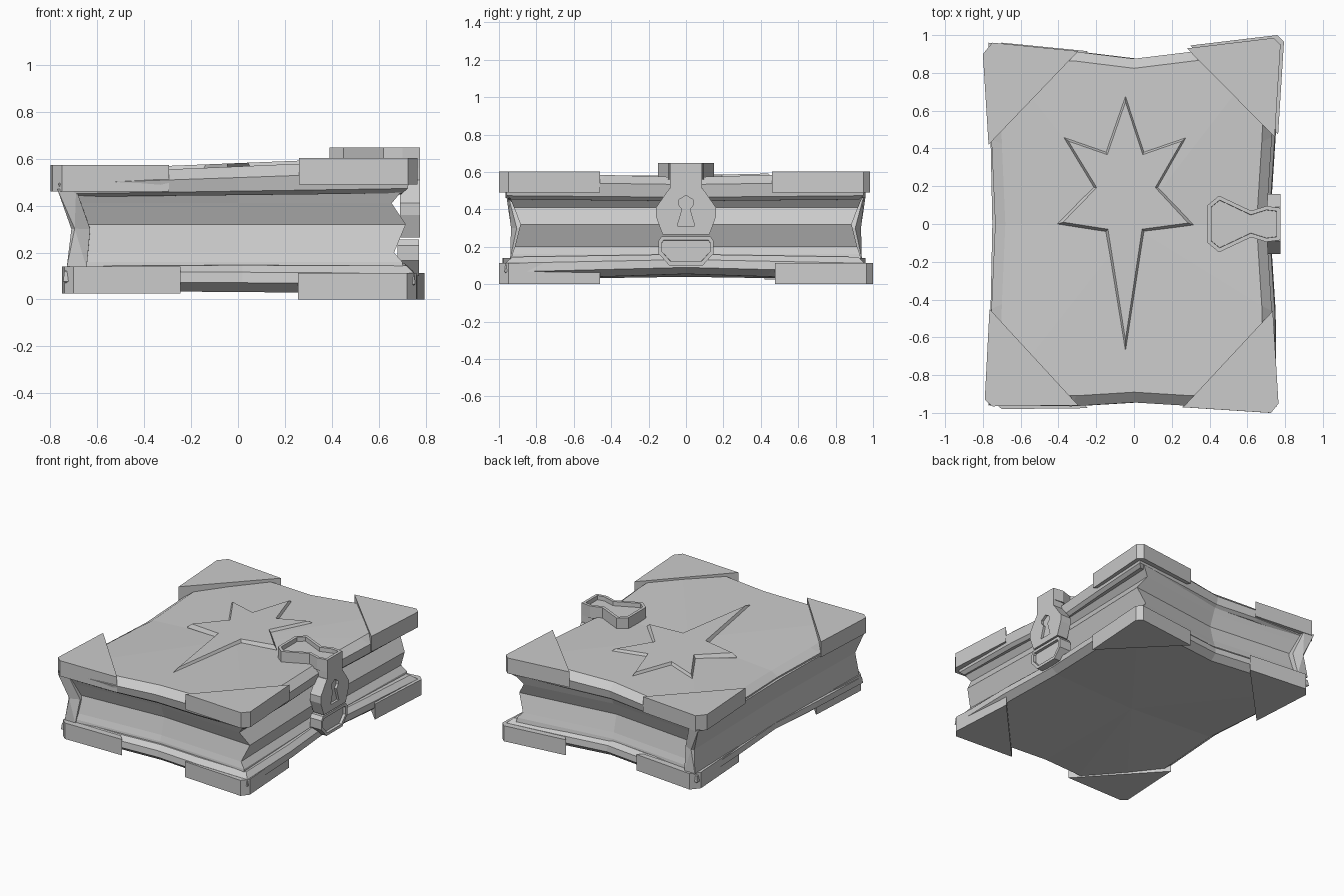
import bpy, bmesh
from mathutils import Vector

if "Cube" in bpy.data.objects:
    bpy.data.objects.remove(bpy.data.objects["Cube"])


def finish(bm, name):
    bmesh.ops.recalc_face_normals(bm, faces=bm.faces)
    me = bpy.data.meshes.new(name)
    bm.to_mesh(me)
    bm.free()
    ob = bpy.data.objects.new(name, me)
    bpy.context.collection.objects.link(ob)
    return ob


def loft(name, rings):
    """Skin a stack of closed rings and fan-cap both ends."""
    bm = bmesh.new()
    loops = [[bm.verts.new(p) for p in r] for r in rings]
    n = len(loops[0])
    for a, b in zip(loops, loops[1:]):
        for i in range(n):
            j = (i + 1) % n
            bm.faces.new((a[i], a[j], b[j], b[i]))
    for lp in (loops[0], loops[-1]):
        c = bm.verts.new(sum((v.co for v in lp), Vector()) / n)
        for i in range(n):
            bm.faces.new((lp[i], lp[(i + 1) % n], c))
    return finish(bm, name)


def prism(name, pts, lo, hi, axis='z', rim=0, slope=0.001, rise=0):
    """Extrude an outline; optionally raise (+) or sink (-) an inset panel."""
    def place(u, v, h):
        return (h, u, v) if axis == 'x' else (u, v, h)
    bm = bmesh.new()
    a = [bm.verts.new(place(u, v, lo)) for u, v in pts]
    b = [bm.verts.new(place(u, v, hi)) for u, v in pts]
    n = len(pts)
    bm.faces.new(a)
    cap = bm.faces.new(b)
    for i in range(n):
        j = (i + 1) % n
        bm.faces.new((a[i], a[j], b[j], b[i]))
    bmesh.ops.recalc_face_normals(bm, faces=bm.faces)
    bm.normal_update()
    if rise:
        for t in ([rim] if rim else []) + [slope]:
            bmesh.ops.inset_region(bm, faces=[cap], thickness=t, use_even_offset=True)
        for v in cap.verts:
            v.co += Vector(place(0, 0, rise))
    return finish(bm, name)


def mirrored(half):
    """Complete a half outline by mirroring its first coordinate."""
    return half + [(-u, v) for u, v in reversed(half) if u != 0]


# Covers: pinched outline with chamfered edges, slightly tilted and bowed
outline = [(-.765, -.96), (-.33, -.965), (0, -.945), (.33, -.965), (.735, -.97), (.73, -.46),
           (.70, 0), (.73, .46), (.755, .96), (.33, .915), (0, .875), (-.33, .915),
           (-.765, .935), (-.755, .45), (-.735, 0), (-.755, -.45)]


def cover_ring(inset, z, tilt, bow, dx=0):
    return [Vector((x * (1 - inset / .75) + dx, y * (1 - inset / .95),
                    z + tilt * x + bow * (1 - abs(y)))) for x, y in outline]


loft("top_cover", [cover_ring(.035, .445, .01, -.008), cover_ring(.012, .462, .015, -.008),
                   cover_ring(0, .52, .035, -.012), cover_ring(.055, .568, .04, -.025)])
loft("bottom_cover", [cover_ring(.05, .03, -.008, .03, .02), cover_ring(0, .07, -.008, .025, .02),
                      cover_ring(.005, .115, -.005, .02, .02), cover_ring(.04, .145, 0, .015, .02)])

# Page block: V-shaped head and tail, zigzag fore-edge
rings = []
for z, xr, y in [(.13, .705, .935), (.16, .70, .93), (.20, .665, .915),
                 (.32, .715, .885), (.41, .655, .92), (.47, .705, .945)]:
    rings.append([Vector(p) for p in [(-.68, -y, z), (0, -y + .04, z), (xr, -y, z), (xr - .025, 0, z),
                                      (xr, y, z), (0, y - .09, z), (-.68, y - .02, z)]])
loft("pages", rings)

# Spine: bent board pulled in at the middle
sec = [(-.77, .47, .96), (-.71, .30, .92), (-.73, .135, .94),
       (-.645, .135, .94), (-.63, .30, .905), (-.69, .47, .95)]
loft("spine", [[Vector((x + (.02 if s == 0 else 0), s * y, z)) for x, z, y in sec] for s in (-1, 0, 1)])

# Corner guards: outline, then the x and y shift of the lower copy
corners = {
    "back_left": ([(-.77, .42), (-.295, .915), (-.75, .96), (-.80, .90)], .05, .0),
    "back_right": ([(.745, .46), (.776, .95), (.74, .985), (.28, .93)], .018, .015),
    "front_left": ([(-.765, -.45), (-.79, -.93), (-.75, -.965), (-.295, -.96)], .05, -.015),
    "front_right": ([(.26, -.97), (.725, -1.0), (.765, -.95), (.735, -.46)], -.005, 0),
}
for key, (pts, dx, dy) in corners.items():
    left = "left" in key
    prism("top_corner_" + key, pts, .46 if left else .49, .572 if left else .602)
    prism("bottom_corner_" + key, [(x + dx, y + dy) for x, y in pts],
          .025 if left else 0, .14 if left else .112)

# Raised star on the lid with sloping sides, leaning with the cover
star = prism("star_emblem", [(-.045, .69), (.055, .385), (.285, .465), (.13, .195), (.315, -.005),
                             (.055, -.04), (-.045, -.705), (-.15, -.04), (-.405, 0), (-.215, .195),
                             (-.38, .465), (-.15, .385)], .50, .556, slope=.014, rise=.025)
for v in star.data.vertices:
    v.co.z += .04 * v.co.x

# Clasp: top strap, lock plate with keyhole, lower catch
half = [(.39, .10), (.45, .15), (.62, .07), (.70, .095), (.775, .085)]
prism("clasp_strap", half + [(x, -y) for x, y in reversed(half)], .56, .648, rim=.02, rise=-.03)
prism("clasp_bend", [(.69, -.085), (.775, -.085), (.775, .085), (.69, .085)], .49, .60)
plate = prism("lock_plate", mirrored([(.09, .51), (.16, .41), (.16, .36), (.125, .265)]),
              .69, .775, axis='x')
prism("lower_catch", mirrored([(.13, .255), (.148, .23), (.148, .165), (.09, .10)]),
      .68, .772, axis='x', rim=.02, rise=-.02)
key = prism("keyhole_cutter", mirrored([(0, .475), (.04, .45), (.04, .425), (.02, .40), (.047, .31)]),
            .758, .80, axis='x')
key.hide_render = True
key.hide_set(True)
cut = plate.modifiers.new("keyhole", 'BOOLEAN')
cut.object = key
cut.operation = 'DIFFERENCE'
cut.solver = 'EXACT'
